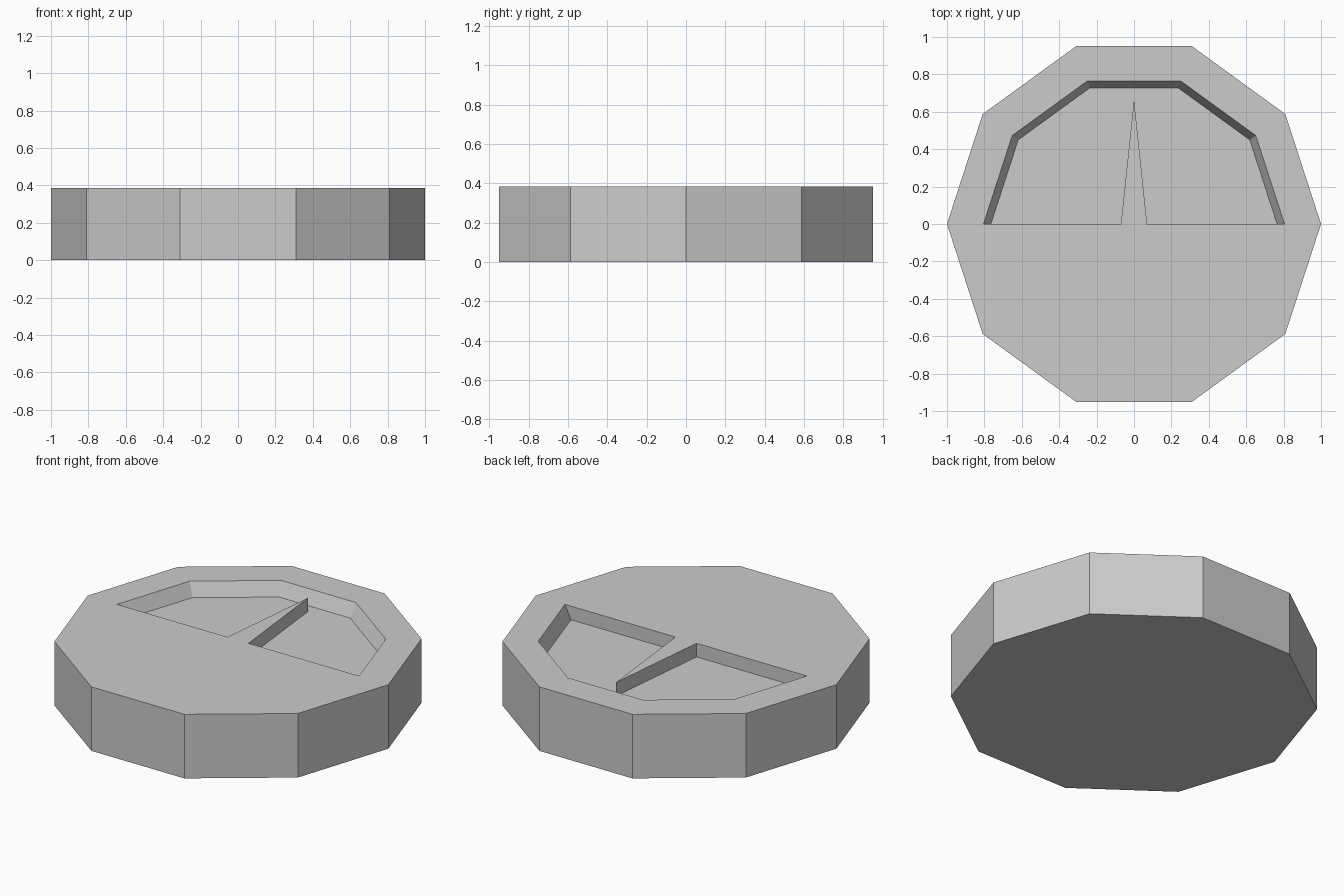
import bpy, bmesh, math

if "Cube" in bpy.data.objects:
    bpy.data.objects.remove(bpy.data.objects["Cube"])

HEIGHT = 0.385
DEPTH = 0.082
FLOOR = HEIGHT - DEPTH


def arc(radius, steps):
    """Corners of a ten-sided ring, starting on +x."""
    return [(radius * math.cos(i * math.pi / 5), radius * math.sin(i * math.pi / 5))
            for i in range(steps)]


def loft(name, lower, upper, z0, z1):
    """Closed solid between two outlines with matching corners."""
    bm = bmesh.new()
    a = [bm.verts.new((x, y, z0)) for x, y in lower]
    b = [bm.verts.new((x, y, z1)) for x, y in upper]
    n = len(a)
    bm.faces.new(a[::-1])
    bm.faces.new(b)
    for i in range(n):
        j = (i + 1) % n
        bm.faces.new((a[i], a[j], b[j], b[i]))
    bmesh.ops.recalc_face_normals(bm, faces=bm.faces)
    mesh = bpy.data.meshes.new(name)
    bm.to_mesh(mesh)
    bm.free()
    obj = bpy.data.objects.new(name, mesh)
    bpy.context.collection.objects.link(obj)
    return obj


# Ten-sided body
body = loft("dial_body", arc(1, 10), arc(1, 10), 0, HEIGHT)

# Half-round recess with sloping outer wall, cutter runs on above the top
extra = DEPTH / 2
cutter = loft("recess_cutter", arc(0.765, 6), arc(0.825, 6), FLOOR, HEIGHT + extra)
cutter.hide_render = True
cut = body.modifiers.new("recess", 'BOOLEAN')
cut.operation = 'DIFFERENCE'
cut.solver = 'EXACT'
cut.object = cutter
bpy.context.view_layer.objects.active = body
bpy.ops.object.modifier_apply(modifier=cut.name)
bpy.data.objects.remove(cutter)

# Pointer, flush with the top
tri = [(-0.07, 0), (0.07, 0), (0, 0.665)]
loft("pointer", tri, tri, FLOOR, HEIGHT)
